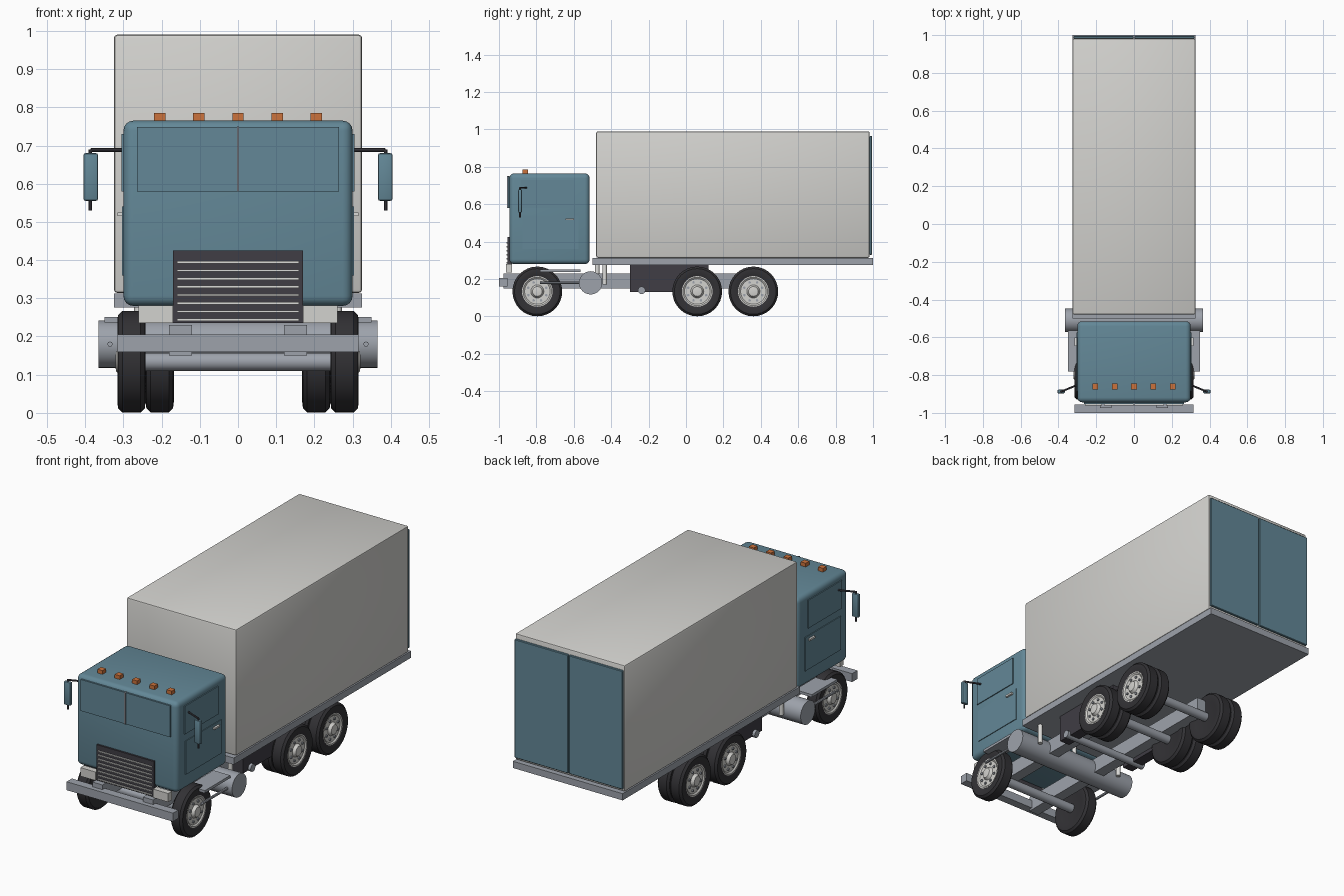
import bpy, bmesh, math
from mathutils import Vector

if "Cube" in bpy.data.objects:
    bpy.data.objects.remove(bpy.data.objects["Cube"])


def material(name, rgb):
    m = bpy.data.materials.new(name)
    m.diffuse_color = (*rgb, 1)
    m.use_nodes = True
    m.node_tree.nodes["Principled BSDF"].inputs["Base Color"].default_value = m.diffuse_color
    return m


BLUE = material("cab blue", (0.125, 0.245, 0.31))
WHITE = material("cargo off white", (0.65, 0.645, 0.62))
GREY = material("steel grey", (0.34, 0.365, 0.41))
DARK = material("dark plastic", (0.05, 0.047, 0.058))
TYRE = material("tyre rubber", (0.032, 0.031, 0.035))
ORANGE = material("marker orange", (0.60, 0.17, 0.045))
CHROME = material("bright trim", (0.72, 0.72, 0.70))


def finish(name, bm, mats, smooth=True):
    bmesh.ops.recalc_face_normals(bm, faces=bm.faces)
    me = bpy.data.meshes.new(name)
    bm.to_mesh(me)
    bm.free()
    ob = bpy.data.objects.new(name, me)
    bpy.context.collection.objects.link(ob)
    for m in mats:
        me.materials.append(m)
    if smooth:
        bpy.ops.object.select_all(action='DESELECT')
        ob.select_set(True)
        bpy.context.view_layer.objects.active = ob
        bpy.ops.object.shade_smooth_by_angle(angle=math.radians(35))
    return ob


def box(name, xs, ys, zs, mat, bevel=0.0, segments=3):
    """Box from its extents, with optional rounded edges."""
    bm = bmesh.new()
    bmesh.ops.create_cube(bm, size=1)
    for v in bm.verts:
        v.co = [sum(r) / 2 + c * abs(r[1] - r[0]) for r, c in zip((xs, ys, zs), v.co)]
    if bevel:
        bmesh.ops.bevel(bm, geom=bm.edges[:], offset=bevel, segments=segments,
                        profile=0.5, affect='EDGES')
    return finish(name, bm, [mat], bevel > 0)


def rod(name, a, b, r, mat, sides=16):
    """Cylinder between two points."""
    a, b = Vector(a), Vector(b)
    bm = bmesh.new()
    bmesh.ops.create_cone(bm, cap_ends=True, segments=sides, radius1=r, radius2=r,
                          depth=(b - a).length)
    rot = (b - a).to_track_quat('Z', 'Y')
    for v in bm.verts:
        v.co = rot @ v.co + (a + b) / 2
    return finish(name, bm, [mat])


def lathe(name, profile, centre, side, mat, sides=32):
    """Turn a (radius, x) profile around the axle; side flips it outwards."""
    bm = bmesh.new()
    rings = []
    for r, x in profile:
        angles = [2 * math.pi * i / sides for i in range(sides)]
        rings.append([bm.verts.new((centre[0] + side * x, centre[1] + r * math.cos(t),
                                    centre[2] + r * math.sin(t))) for t in angles])
    for p, q in zip(rings, rings[1:]):
        for i in range(sides):
            j = (i + 1) % sides
            bm.faces.new((p[i], p[j], q[j], q[i]))
    bm.faces.new(rings[0])
    bm.faces.new(rings[-1])
    return finish(name, bm, [mat])


# Cargo body, bed and rear doors
box("cargo_box", (-.325, .325), (-.48, .982), (.314, .99), WHITE, .009, 2)
box("cargo_bed", (-.325, .325), (-.5, 1.0), (.276, .312), GREY)
for s in (-1, 1):
    box("rear_door", (s * .003, s * .32), (.982, .995), (.33, .965), BLUE, .003, 1)

# Cab shell
box("cab", (-.3, .3), (-.944, -.515), (.28, .765), BLUE, .026, 4)

# Windscreen panes and divider
for s in (-1, 1):
    box("windscreen_pane", (s * .003, s * .265), (-.953, -.944), (.58, .748), BLUE)
box("windscreen_divider", (-.003, .003), (-.958, -.944), (.58, .75), GREY)

# Grille with bright slats
box("grille", (-.17, .17), (-.954, -.93), (.235, .425), DARK)
for i in range(8):
    z = .244 + i * .0215
    box("grille_slat", (-.16, .16), (-.961, -.953), (z - .003, z + .003), CHROME)

# Roof marker lights
for i in range(-2, 3):
    x = i * .1025
    box("marker_light", (x - .015, x + .015), (-.875, -.845), (.763, .785), ORANGE)

for s in (-1, 1):
    # Headlamps below the cab front
    box("headlamp_panel", (s * .17, s * .26), (-.962, -.93), (.235, .281), WHITE)
    # Side window, door panel and handle
    box("side_window", (s * .298, s * .305), (-.885, -.6), (.58, .73), BLUE)
    box("door_panel", (s * .298, s * .304), (-.875, -.575), (.36, .54), BLUE)
    box("door_handle", (s * .3, s * .315), (-.645, -.6), (.515, .525), CHROME)
    # Mirror with arm and lower pin
    rod("mirror_arm", (s * .295, -.85, .688), (s * .385, -.887, .688), .005, DARK, 8)
    rod("mirror_post", (s * .387, -.887, .53), (s * .387, -.887, .69), .005, DARK, 8)
    box("mirror", (s * .366, s * .405), (-.897, -.877), (.555, .68), BLUE, .006, 2)
    # Chassis rail
    box("chassis_rail", (s * .12, s * .18), (-.975, .36), (.15, .23), GREY)
    # Steps behind the front wheel
    box("upper_step", (s * .25, s * .35), (-.78, -.565), (.237, .251), GREY)
    rod("lower_step", (s * .335, -.78, .18), (s * .335, -.52, .18), .007, GREY, 8)
    # Support post and dark side tank
    rod("support_post", (s * .26, -.435, .17), (s * .26, -.435, .278), .012, CHROME, 12)
    box("side_tank", (s * .18, s * .24), (-.3, .12), (.13, .277), DARK)

# Bumper, transverse tank and cross shaft
box("bumper", (-.315, .315), (-1.0, -.955), (.16, .205), GREY)
rod("transverse_tank", (-.365, -.51, .18), (.365, -.51, .18), .062, GREY, 32)
rod("centre_post", (0, -.475, .2), (0, -.475, .278), .012, CHROME, 12)
rod("cross_shaft", (-.255, -.237, .14), (.255, -.237, .14), .02, GREY)

# Wheels: rounded tyre cross-section, rim, bolts and hub
R, ZC = .133, .134
TYRE_PROFILE = [(.082, -.030), (.105, -.037), (.122, -.035), (R, -.024), (R, .024),
                (.122, .035), (.105, .037), (.082, .030), (.078, .015), (.078, -.015)]
RIM_PROFILE = [(.05, .012), (.079, .012), (.082, .031), (.076, .031), (.068, .025),
               (.035, .025), (.026, .040), (.012, .042)]


def wheel(x, y, s, rim):
    lathe("tyre", TYRE_PROFILE, (s * x, y, ZC), s, TYRE)
    if rim:
        lathe("rim", RIM_PROFILE, (s * x, y, ZC), s, WHITE)
        for k in range(8):
            t = 2 * math.pi * (k + .5) / 8
            py, pz = y + .052 * math.cos(t), ZC + .052 * math.sin(t)
            rod("wheel_bolt", (s * (x + .02), py, pz), (s * (x + .031), py, pz),
                .007, GREY, 8)


for y in (-.795, .06, .36):
    rod("axle", (-.27, y, ZC), (.27, y, ZC), .024, GREY)
    for s in (-1, 1):
        wheel(.279, y, s, True)
        if y > 0:
            wheel(.205, y, s, False)
